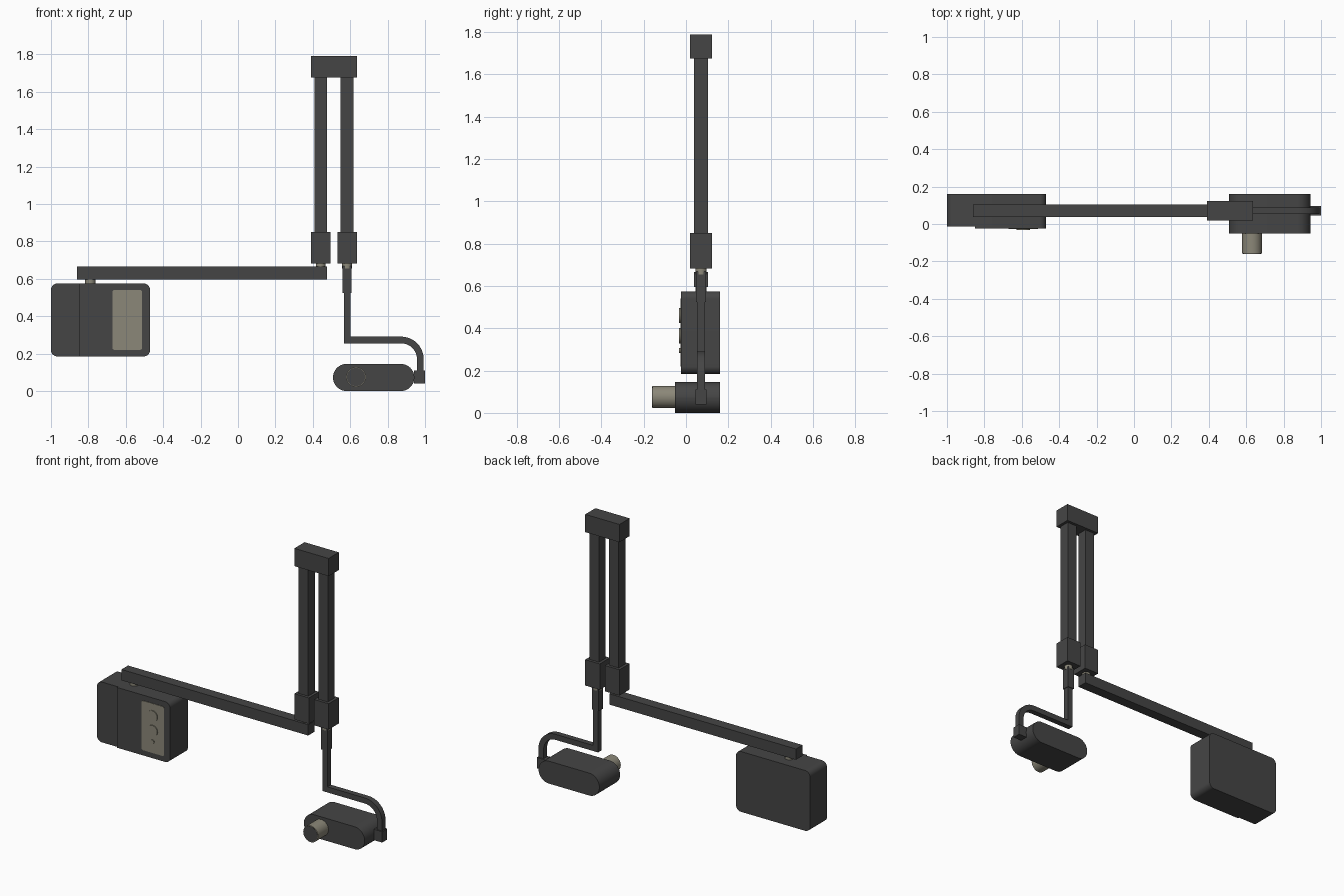
import bpy
import bmesh
from math import cos, sin, pi, radians

if "Cube" in bpy.data.objects:
    bpy.data.objects.remove(bpy.data.objects["Cube"])

AXIS_Y = 0.071  # depth of the shared centre line


def material(name, rgb):
    m = bpy.data.materials.new(name)
    m.use_nodes = True
    colour = (*rgb, 1)
    m.diffuse_color = colour
    m.node_tree.nodes["Principled BSDF"].inputs["Base Color"].default_value = colour
    return m


GREY = material("dark grey", (0.06, 0.06, 0.06))
TAN = material("warm tan", (0.26, 0.245, 0.19))


def arc(cx, cz, r, start, end, steps=10):
    return [(cx + r * cos(radians(start + (end - start) * i / steps)),
             cz + r * sin(radians(start + (end - start) * i / steps)))
            for i in range(steps + 1)]


def prism(name, outline, y0, y1, mat):
    """Extrude a counter-clockwise front outline (x, z) from y0 back to y1."""
    bm = bmesh.new()
    face = bm.faces.new([bm.verts.new((x, y0, z)) for x, z in outline])
    ext = bmesh.ops.extrude_face_region(bm, geom=[face])
    moved = [v for v in ext["geom"] if isinstance(v, bmesh.types.BMVert)]
    bmesh.ops.translate(bm, verts=moved, vec=(0, y1 - y0, 0))
    bmesh.ops.recalc_face_normals(bm, faces=bm.faces)
    mesh = bpy.data.meshes.new(name)
    bm.to_mesh(mesh)
    bm.free()
    mesh.materials.append(mat)
    ob = bpy.data.objects.new(name, mesh)
    bpy.context.collection.objects.link(ob)
    bpy.ops.object.select_all(action="DESELECT")
    bpy.context.view_layer.objects.active = ob
    ob.select_set(True)
    bpy.ops.object.shade_smooth_by_angle(angle=radians(35))
    return ob


def rounded(x0, x1, z0, z1, left, right):
    """Rectangle outline with separate left and right corner radii."""
    pts = []
    for x, z, r, a in ((x0 + left, z0 + left, left, 180), (x1 - right, z0 + right, right, 270),
                       (x1 - right, z1 - right, right, 0), (x0 + left, z1 - left, left, 90)):
        pts += arc(x, z, r, a, a + 90) if r else [(x, z)]
    return pts


def bar(name, x0, x1, z0, z1, depth):
    """Square-edged part centred on the shared depth line."""
    return prism(name, rounded(x0, x1, z0, z1, 0, 0),
                 AXIS_Y - depth / 2, AXIS_Y + depth / 2, GREY)


def pin(name, x, z0, z1, r):
    bpy.ops.mesh.primitive_cylinder_add(vertices=32, radius=r, depth=z1 - z0,
                                        location=(x, AXIS_Y, (z0 + z1) / 2))
    ob = bpy.context.object
    ob.name = name
    ob.data.materials.append(TAN)
    bpy.ops.object.shade_smooth_by_angle(angle=radians(35))


# Ceiling mount with twin columns, collars and pivots
bar("ceiling_mount", 0.39, 0.635, 1.675, 1.79, 0.104)
for side, x in (("right", 0.442), ("left", 0.583)):
    bar(side + "_column", x - 0.034, x + 0.034, 0.84, 1.68, 0.068)
    bar(side + "_collar", x - 0.052, x + 0.052, 0.683, 0.85, 0.104)
    pin(side + "_pivot", x, 0.655, 0.69, 0.026)

# Long swing arm
bar("swing_arm", -0.86, 0.476, 0.595, 0.665, 0.067)
pin("cabinet_pivot", -0.79, 0.565, 0.6, 0.027)

# Cabinet with a raised front cover and control panel
prism("cabinet", rounded(-1, -0.47, 0.185, 0.575, 0.035, 0.035), -0.013, 0.16, GREY)
prism("cabinet_cover", rounded(-0.85, -0.47, 0.185, 0.575, 0, 0.035), -0.023, -0.013, GREY)
prism("control_panel", rounded(-0.672, -0.512, 0.22, 0.54, 0.012, 0.012), -0.026, -0.022, TAN)
for name, z, r in (("upper_dial", 0.46, 0.036), ("lower_dial", 0.365, 0.036),
                   ("small_button", 0.295, 0.012)):
    prism(name, arc(-0.592, z, r, 0, 348.75, 31), -0.032, -0.025, TAN)

# Hanging rod that bends over to the head
bar("rod_sleeve", 0.56, 0.606, 0.525, 0.668, 0.046)
rod = ([(0.567, 0.53), (0.567, 0.255)] + arc(0.872, 0.17, 0.085, 90, 0)
       + [(0.957, 0.1), (0.993, 0.1)] + arc(0.872, 0.17, 0.121, 0, 90)
       + [(0.602, 0.291), (0.602, 0.53)])
prism("bent_rod", rod, AXIS_Y - 0.018, AXIS_Y + 0.018, GREY)
bar("head_joint", 0.94, 1.0, 0.04, 0.11, 0.052)

# Rounded head with a projecting round nozzle
prism("head", rounded(0.508, 0.943, 0, 0.145, 0.0725, 0.0725), -0.052, 0.16, GREY)
prism("nozzle", arc(0.631, 0.075, 0.053, 0, 348.75, 31), -0.159, -0.05, TAN)
prism("nozzle_face", arc(0.631, 0.075, 0.049, 0, 348.75, 31), -0.16, -0.158, GREY)
